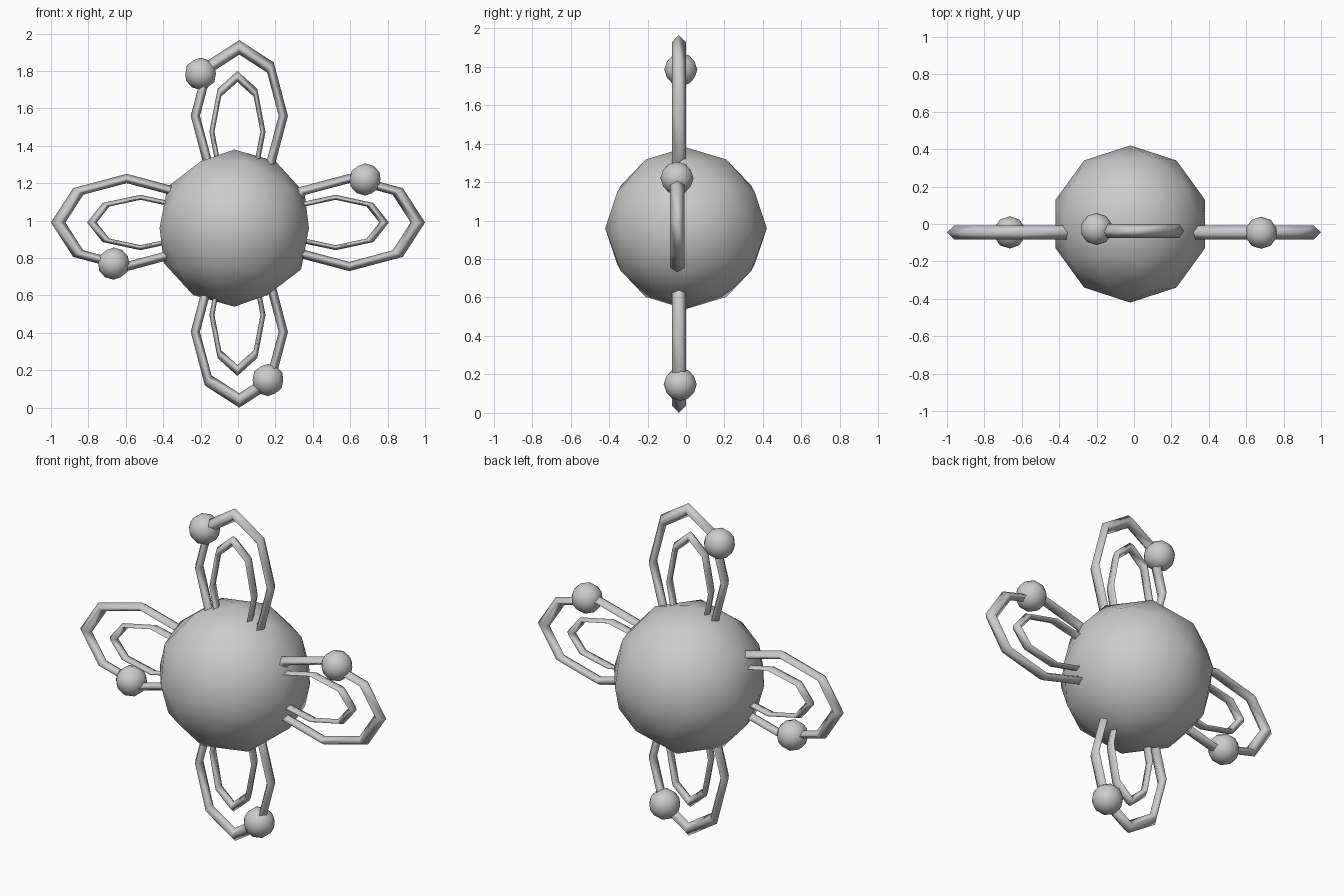
import bpy
from math import pi

if "Cube" in bpy.data.objects:
    bpy.data.objects.remove(bpy.data.objects["Cube"])


def ball(name, loc, radius):
    bpy.ops.mesh.primitive_ico_sphere_add(subdivisions=2, radius=radius, location=loc)
    ob = bpy.context.object
    ob.name = name
    bpy.ops.object.shade_smooth()
    return ob


def loop(name, x, z, half_x, half_z, tube, depth, y):
    # low-poly oval ring standing in the XZ plane
    bpy.ops.mesh.primitive_torus_add(
        major_segments=8, minor_segments=4,
        major_radius=1 - tube, minor_radius=tube,
        location=(x, y, z), rotation=(pi / 2, 0, 0))
    ob = bpy.context.object
    ob.name = name
    ob.scale = (half_x, half_z, depth / tube)
    bpy.ops.object.shade_smooth()
    return ob


# central body
ball("core", (-0.02, 0, 0.96), 0.42)

# upper and lower petals: outer and inner loops
for tag, z_out, z_in in (("top", 1.56, 1.475), ("bottom", 0.405, 0.495)):
    loop(tag + "_outer_loop", 0.007, z_out, 0.26, 0.405, 0.095, 0.037, -0.037)
    loop(tag + "_inner_loop", -0.003, z_in, 0.15, 0.325, 0.09, 0.031, -0.037)

# side petals
for tag, s in (("left", -1), ("right", 1)):
    loop(tag + "_outer_loop", s * 0.595, 0.99, 0.405, 0.26, 0.095, 0.037, -0.045)
    loop(tag + "_inner_loop", s * 0.522, 0.99, 0.285, 0.148, 0.09, 0.031, -0.045)

# small beads on the outer loops
for tag, loc in (("top", (-0.20, -0.027, 1.785)),
                 ("right", (0.68, -0.047, 1.22)),
                 ("bottom", (0.16, -0.03, 0.148)),
                 ("left", (-0.665, -0.045, 0.77))):
    ball(tag + "_bead", loc, 0.086)
